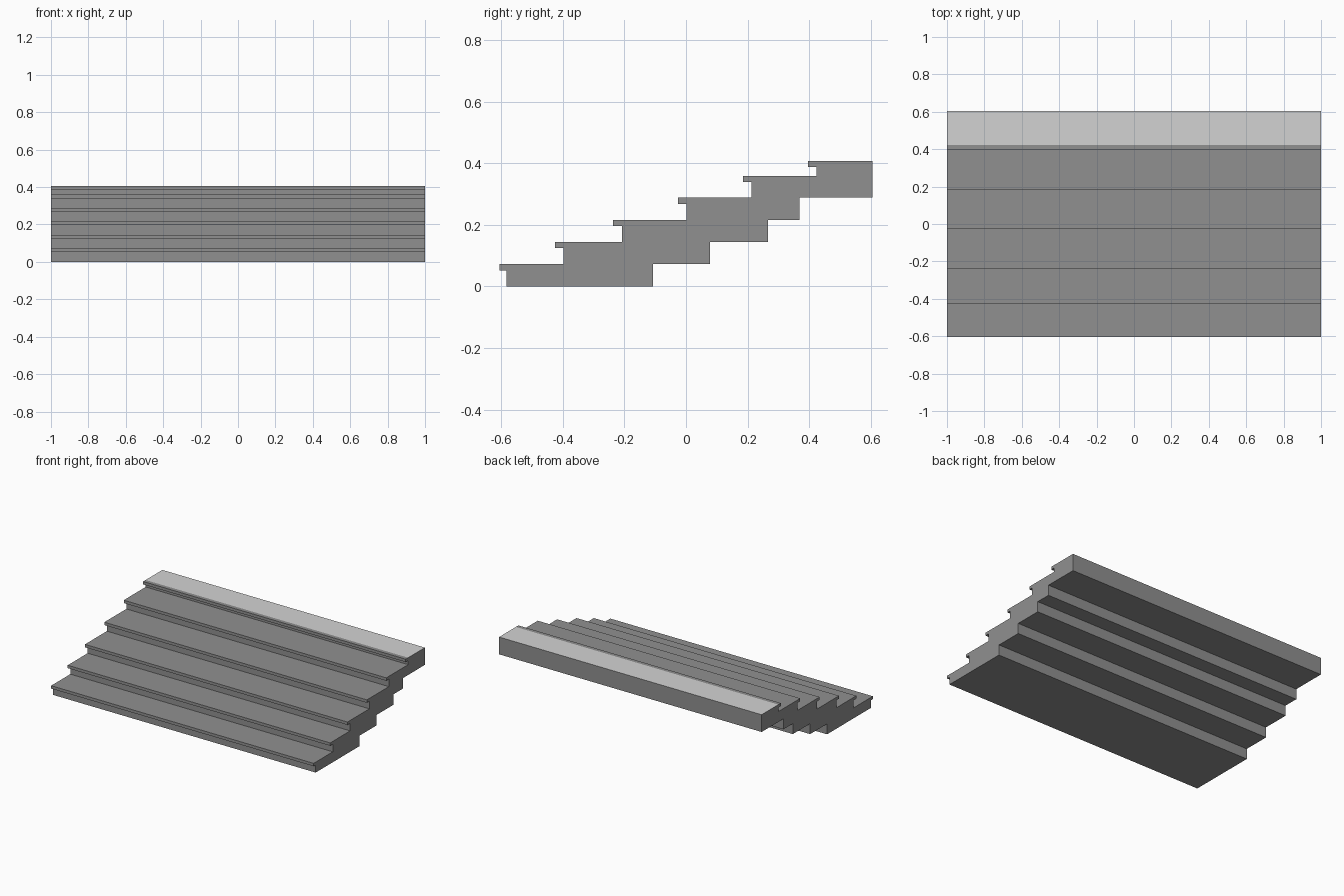
import bpy, bmesh

if "Cube" in bpy.data.objects:
    bpy.data.objects.remove(bpy.data.objects["Cube"])

HALF_W = 1.0
BACK = 0.605
# each step: nosing front y, riser y, tread top z
STEPS = [(-0.605, -0.583, 0.072), (-0.425, -0.397, 0.144), (-0.237, -0.208, 0.216),
         (-0.026, 0.001, 0.288), (0.185, 0.213, 0.359), (0.396, 0.423, 0.407)]
# stepped underside: y of each rear drop, z of the ledge above it
UNDERSIDE = [(0.369, 0.288, 0.216), (0.266, 0.216, 0.144),
             (0.078, 0.144, 0.072), (-0.107, 0.072, 0.0)]
LIP = 0.02


def material(name, value):
    m = bpy.data.materials.new(name)
    m.diffuse_color = (value, value, value, 1)
    m.use_nodes = True
    m.node_tree.nodes["Principled BSDF"].inputs["Base Color"].default_value = m.diffuse_color
    return m


# side profile: up the front of the steps, then down the underside
profile = []
z = 0.0
for nose, riser, top in STEPS:
    profile += [(riser, z), (riser, top - LIP), (nose, top - LIP), (nose, top)]
    z = top
profile += [(STEPS[-1][1], z), (BACK, z), (BACK, UNDERSIDE[0][1])]
for y, high, low in UNDERSIDE:
    profile += [(y, high), (y, low)]

# extrude the profile across the width
bm = bmesh.new()
face = bm.faces.new([bm.verts.new((-HALF_W, y, h)) for y, h in profile])
ext = bmesh.ops.extrude_face_region(bm, geom=[face])
bmesh.ops.translate(bm, vec=(2 * HALF_W, 0, 0),
                    verts=[g for g in ext["geom"] if isinstance(g, bmesh.types.BMVert)])
bmesh.ops.recalc_face_normals(bm, faces=bm.faces[:])

# pale landing surface on the top step, behind its nosing
for f in bm.faces:
    c = f.calc_center_median()
    if f.normal.z > 0.9 and c.z > 0.4 and c.y > STEPS[-1][1]:
        f.material_index = 1

mesh = bpy.data.meshes.new("stair_flight")
bm.to_mesh(mesh)
bm.free()
mesh.materials.append(material("dark grey stone", 0.28))
mesh.materials.append(material("pale grey landing", 0.65))
bpy.context.collection.objects.link(bpy.data.objects.new("stair_flight", mesh))
